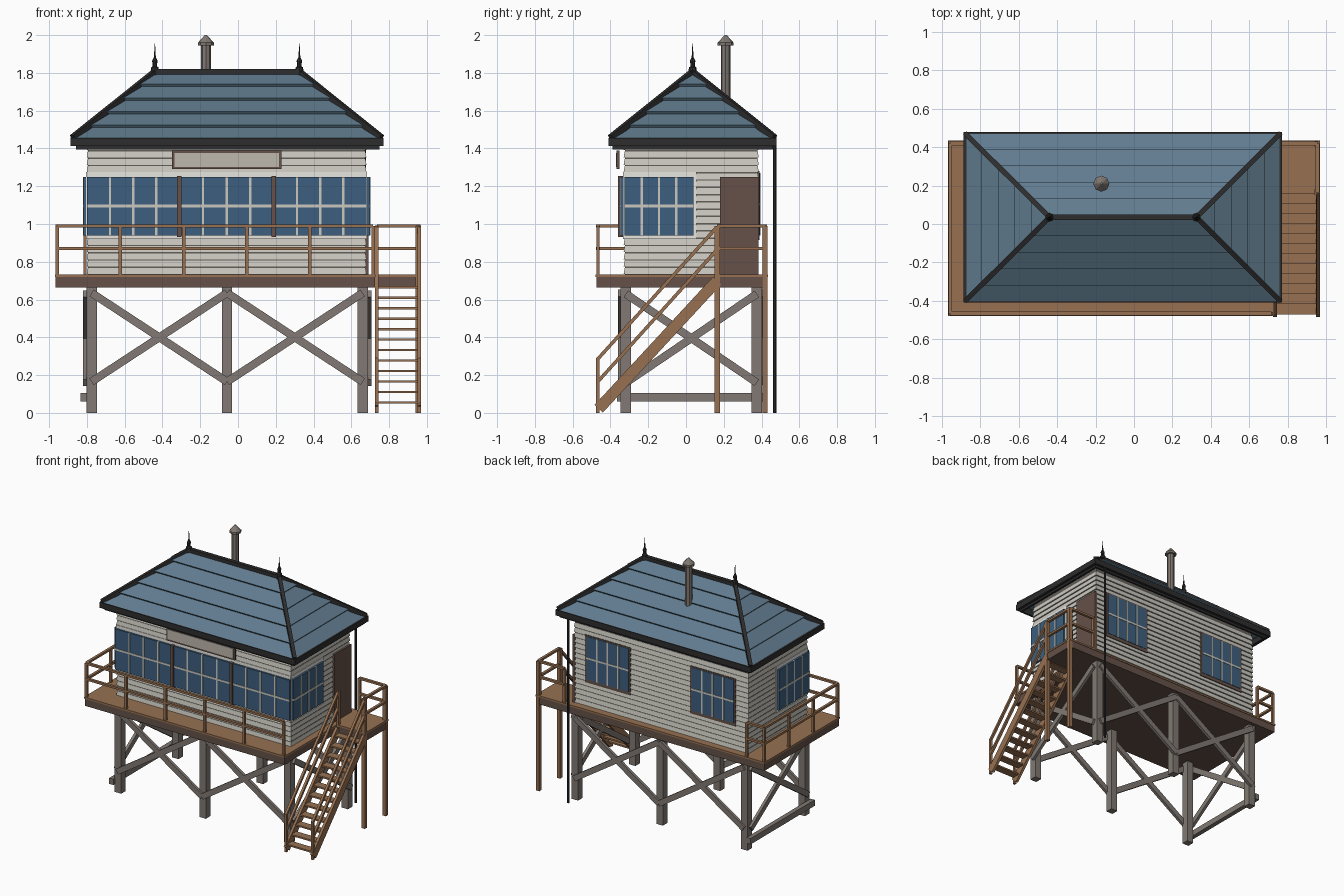
import bpy, bmesh
from mathutils import Vector, Matrix

if "Cube" in bpy.data.objects:
    bpy.data.objects.remove(bpy.data.objects["Cube"])


def material(name, *rgb):
    lin = [((c / 255 + 0.055) / 1.055) ** 2.4 for c in rgb] + [1]
    m = bpy.data.materials.new(name)
    m.use_nodes = True
    m.diffuse_color = lin
    m.node_tree.nodes["Principled BSDF"].inputs["Base Color"].default_value = lin
    return m


SLATE = material("blue_slate", 96, 123, 142)
IRON = material("black_iron", 45, 45, 46)
BOARD = material("pale_cladding", 203, 201, 192)
GROOVE = material("cladding_gap", 98, 94, 89)
TRIM = material("white_trim", 232, 231, 225)
GLASS = material("blue_glass", 61, 95, 126)
WOOD = material("rail_wood", 151, 113, 82)
BROWN = material("dark_brown", 101, 81, 72)
POST = material("grey_timber", 129, 121, 115)
FACE = material("board_face", 190, 185, 174)


class Part:
    """Gathers simple solids into one named object."""

    def __init__(self, name, *mats):
        self.name, self.mats, self.bm = name, mats, bmesh.new()

    def paint(self, verts, mat):
        for f in {f for v in verts for f in v.link_faces}:
            f.material_index = self.mats.index(mat)

    def box(self, x0, x1, y0, y1, z0, z1, mat=None, taper=0):
        verts = bmesh.ops.create_cube(self.bm, size=1)["verts"]
        for v in verts:
            s = taper if v.co.z > 0 else 0
            v.co = (x1 - s if v.co.x > 0 else x0 + s,
                    y1 - s if v.co.y > 0 else y0 + s,
                    z1 if v.co.z > 0 else z0)
        self.paint(verts, mat or self.mats[0])

    def frame(self, x0, x1, y0, y1, z0, z1, w):
        """Flat rectangular ring of four bars."""
        for y in (y0, y1 - w):
            self.box(x0, x1, y, y + w, z0, z1)
        for x in (x0, x1 - w):
            self.box(x, x + w, y0, y1, z0, z1)

    def beam(self, p, q, w, h=None):
        p, q = Vector(p), Vector(q)
        d = (q - p).normalized()
        side = d.cross((0, 0, 1)).normalized()
        rot = Matrix((side, d, side.cross(d))).transposed().to_4x4()
        size = Matrix.Diagonal((w, (q - p).length, h or w, 1))
        bmesh.ops.create_cube(
            self.bm, size=1, matrix=Matrix.Translation((p + q) / 2) @ rot @ size)

    def lathe(self, x, y, profile, sides=8):
        for (r0, z0), (r1, z1) in zip(profile, profile[1:]):
            bmesh.ops.create_cone(
                self.bm, cap_ends=True, segments=sides, radius1=r0, radius2=r1,
                depth=z1 - z0, matrix=Matrix.Translation((x, y, (z0 + z1) / 2)))

    def finish(self):
        bmesh.ops.recalc_face_normals(self.bm, faces=self.bm.faces)
        mesh = bpy.data.meshes.new(self.name)
        self.bm.to_mesh(mesh)
        self.bm.free()
        for m in self.mats:
            mesh.materials.append(m)
        bpy.context.collection.objects.link(bpy.data.objects.new(self.name, mesh))


X0, X1, Y0, Y1 = -0.80, 0.68, -0.33, 0.385
DECK = 0.73

# Cabin walls: dark core wrapped in tapering boards
walls = Part("cabin_walls", BOARD, GROOVE)
g = 0.007
walls.box(X0 + g, X1 - g, Y0 + g, Y1 - g, DECK, 1.45, GROOVE)
pitch = 0.0385
for i in range(18):
    z = DECK + 0.006 + i * pitch
    walls.box(X0, X1, Y0, Y1, z, z + 0.031, BOARD, taper=0.005)
walls.finish()


# Windows: plates standing off a wall
def plate(part, face, a0, a1, z0, z1, depth, mat):
    if face == "front":
        part.box(a0, a1, Y0 - depth, Y0 + 0.01, z0, z1, mat)
    elif face == "back":
        part.box(a0, a1, Y1 - 0.01, Y1 + depth, z0, z1, mat)
    elif face == "left":
        part.box(X1 - 0.01, X1 + depth, a0, a1, z0, z1, mat)
    else:
        part.box(X0 - depth, X0 + 0.01, a0, a1, z0, z1, mat)


def window(name, face, a0, a1, z0=0.94, z1=1.25, depth=0.018, cols=4):
    w = Part(name, GLASS, BOARD)
    plate(w, face, a0, a1, z0, z1, depth, GLASS)
    for i in range(1, cols):
        a = a0 + (a1 - a0) * i / cols
        plate(w, face, a - 0.006, a + 0.006, z0, z1, depth + 0.003, BOARD)
    mid = (z0 + z1) / 2
    plate(w, face, a0, a1, mid - 0.007, mid + 0.007, depth + 0.003, BOARD)
    w.finish()


cuts = (X0, -0.31, 0.19, X1)
for i in range(3):
    window(f"front_window_{i + 1}", "front", cuts[i], cuts[i + 1])
for side in ("left", "right"):
    window(side + "_window", side, Y0 + 0.005, 0.04)

surround = Part("window_surrounds", TRIM, BROWN)
plate(surround, "front", X0, X1, 0.92, 1.275, 0.004, TRIM)
for side in ("left", "right"):
    plate(surround, side, Y0, 0.055, 0.92, 1.275, 0.004, TRIM)
for x in cuts[1:3]:
    plate(surround, "front", x - 0.012, x + 0.012, 0.93, 1.255, 0.03, BROWN)
for name, a0, a1 in (("left", 0.20, 0.585), ("right", -0.69, -0.305)):
    plate(surround, "back", a0, a1, 0.915, 1.28, 0.003, BROWN)
    window("back_window_" + name, "back", a0 + 0.012, a1 - 0.015, 0.94, 1.27, 0.006)
surround.finish()

door = Part("door", BROWN)
plate(door, "left", 0.18, Y1, DECK, 1.25, 0.012, BROWN)
door.finish()

# Blank name board
board = Part("name_board", BROWN, FACE)
board.box(-0.35, 0.23, -0.367, -0.353, 1.29, 1.39, BROWN)
board.box(-0.337, 0.217, -0.370, -0.36, 1.303, 1.377, FACE)
board.finish()

# Hipped roof in stepped slate courses
CX, CY = -0.058, 0.035
roof = Part("roof", SLATE)


def ring(t, lift):
    out, up = lift * 0.63, lift * 0.78
    hx, hy = 0.812 - 0.429 * t + out, max(0.432 * (1 - t), 0.003) + out
    z = 1.437 + 0.363 * t + up
    return [roof.bm.verts.new((CX + sx * hx, CY + sy * hy, z))
            for sx, sy in ((-1, -1), (1, -1), (1, 1), (-1, 1))]


courses = 5
rings = [r for i in range(courses)
         for r in (ring(i / courses, 0.017), ring((i + 1) / courses, 0))]
for low, high in zip(rings, rings[1:]):
    for j in range(4):
        n = (j + 1) % 4
        roof.bm.faces.new((low[j], low[n], high[n], high[j]))
roof.bm.faces.new(rings[0][::-1])
roof.bm.faces.new(rings[-1])
roof.finish()

# Gutters, hip and ridge cappings
iron = Part("gutters_and_ridges", IRON)
GX0, GX1, GY0, GY1 = -0.887, 0.77, -0.41, 0.48
iron.frame(GX0, GX1, GY0, GY1, 1.412, 1.455, 0.03)
iron.frame(GX0 + 0.03, GX1 - 0.02, GY0 + 0.02, GY1 - 0.02, 1.395, 1.44, 0.014)
ridge = [(-0.44, CY, 1.802), (0.325, CY, 1.802)]
iron.beam(*ridge, 0.03, 0.036)
for end, gx in zip(ridge, (GX0 + 0.012, GX1 - 0.012)):
    for gy in (GY0 + 0.012, GY1 - 0.012):
        iron.beam((gx, gy, 1.455), end, 0.026, 0.034)
iron.finish()

finials = Part("finials", IRON)
for x, y, z in ridge:
    finials.lathe(x, y, [(0.022, 1.79), (0.02, 1.828), (0.012, 1.835), (0.012, 1.85),
                         (0.015, 1.862), (0.005, 1.885), (0.001, 1.955)])
finials.finish()

stove = Part("stove_pipe", POST)
stove.lathe(-0.17, 0.21, [(0.026, 1.5), (0.026, 1.95)])
stove.lathe(-0.17, 0.21, [(0.042, 1.945), (0.042, 1.96), (0.006, 2.0)])
stove.finish()

pipe = Part("downpipe", IRON)
pipe.lathe(0.668, 0.47, [(0.009, 0), (0.009, 1.42)])
pipe.finish()

# Deck and landing
deck = Part("deck", BROWN, WOOD)
for x0, x1, y0, y1 in ((-0.965, 0.725, -0.475, 0.43), (0.725, 0.965, 0.16, 0.43)):
    deck.box(x0, x1, y0, y1, 0.665, 0.722, BROWN)
    deck.box(x0 - 0.004, x1 + 0.004, y0 - 0.004, y1 + 0.004, 0.72, 0.733, WOOD)
deck.finish()

# Support frame: posts with crossed braces
support = Part("support_frame", POST)
xs, ys = (-0.775, -0.058, 0.66), (-0.318, 0.375)
h = 0.0275
for x in xs:
    for y in ys:
        support.box(x - h, x + h, y - h, y + h, 0, 0.67)
for y in (ys[0] - 0.03, ys[1] + 0.03):
    for a, b in zip(xs, xs[1:]):
        for p, q in ((a, b), (b, a)):
            support.beam((p, y, 0.635), (q, y, 0.165), 0.022, 0.042)
for x in (xs[0] - 0.035, xs[2] + 0.035):
    for p, q in (ys, ys[::-1]):
        support.beam((x, p, 0.63), (x, q, 0.16), 0.022, 0.042)
support.box(-0.835, -0.80, -0.365, 0.41, 0.06, 0.105)
support.finish()

# Railings
rails = Part("railings", WOOD)


def railing(p, q, bays):
    p, q = Vector(p).to_3d(), Vector(q).to_3d()
    for i in range(bays + 1):
        c = p.lerp(q, i / bays)
        rails.box(c.x - 0.009, c.x + 0.009, c.y - 0.009, c.y + 0.009, DECK, 0.99)
    for z in (0.87, 0.99):
        up = Vector((0, 0, z))
        rails.beam(p + up, q + up, 0.02, 0.016)


railing((-0.957, -0.466), (0.715, -0.466), 5)
railing((-0.957, -0.466), (-0.957, 0.42), 3)
railing((-0.957, 0.42), (-0.81, 0.42), 1)
railing((0.735, 0.42), (0.955, 0.42), 1)
railing((0.955, 0.165), (0.955, 0.42), 1)
rails.finish()

# Staircase
stairs = Part("staircase", WOOD)
top, foot = 0.165, -0.467
for x in (0.735, 0.959):
    stairs.beam((x, top, 0.70), (x, foot + 0.005, 0.022), 0.02, 0.06)
    for drop in (0, 0.12):
        stairs.beam((x, top, 0.985 - drop), (x, foot, 0.285 - drop), 0.018)
    stairs.box(x - 0.009, x + 0.009, foot - 0.009, foot + 0.009, 0, 0.29)
    stairs.box(x - 0.009, x + 0.009, top - 0.013, top + 0.013, 0.66, 0.99)
for y in (top, 0.418):
    stairs.box(0.941, 0.969, y - 0.014, y + 0.014, 0, 0.99)
for i in range(12):
    z, y = 0.055 + i * 0.0555, -0.44 + i * 0.0525
    stairs.box(0.74, 0.955, y - 0.03, y + 0.03, z - 0.006, z + 0.006)
stairs.finish()
